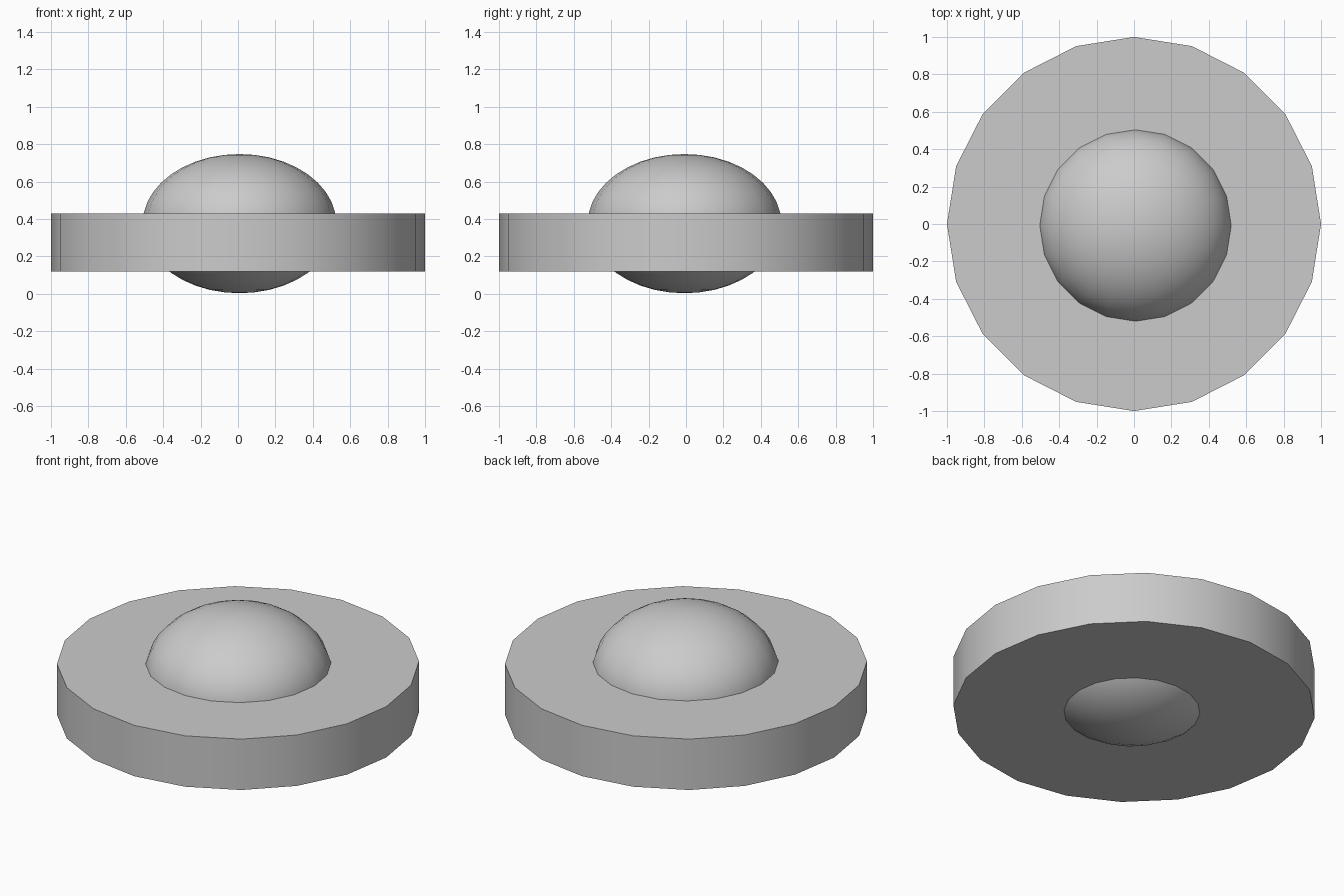
import bpy
from math import radians

if "Cube" in bpy.data.objects:
    bpy.data.objects.remove(bpy.data.objects["Cube"])


def finish(obj, name):
    obj.name = name
    bpy.ops.object.shade_smooth_by_angle(angle=radians(35))


# Flat twenty-sided disc
bpy.ops.mesh.primitive_cylinder_add(vertices=20, radius=1.0, depth=0.31,
                                    location=(0, 0, 0.275))
finish(bpy.context.object, "disc")

# Squashed ball passing through the disc, slightly off centre
bpy.ops.mesh.primitive_uv_sphere_add(segments=20, ring_count=20, radius=1.0,
                                     location=(0.008, -0.008, 0.375))
ball = bpy.context.object
ball.scale = (0.518, 0.518, 0.372)
bpy.ops.object.transform_apply(location=False, rotation=False, scale=True)
finish(ball, "centre_dome")
